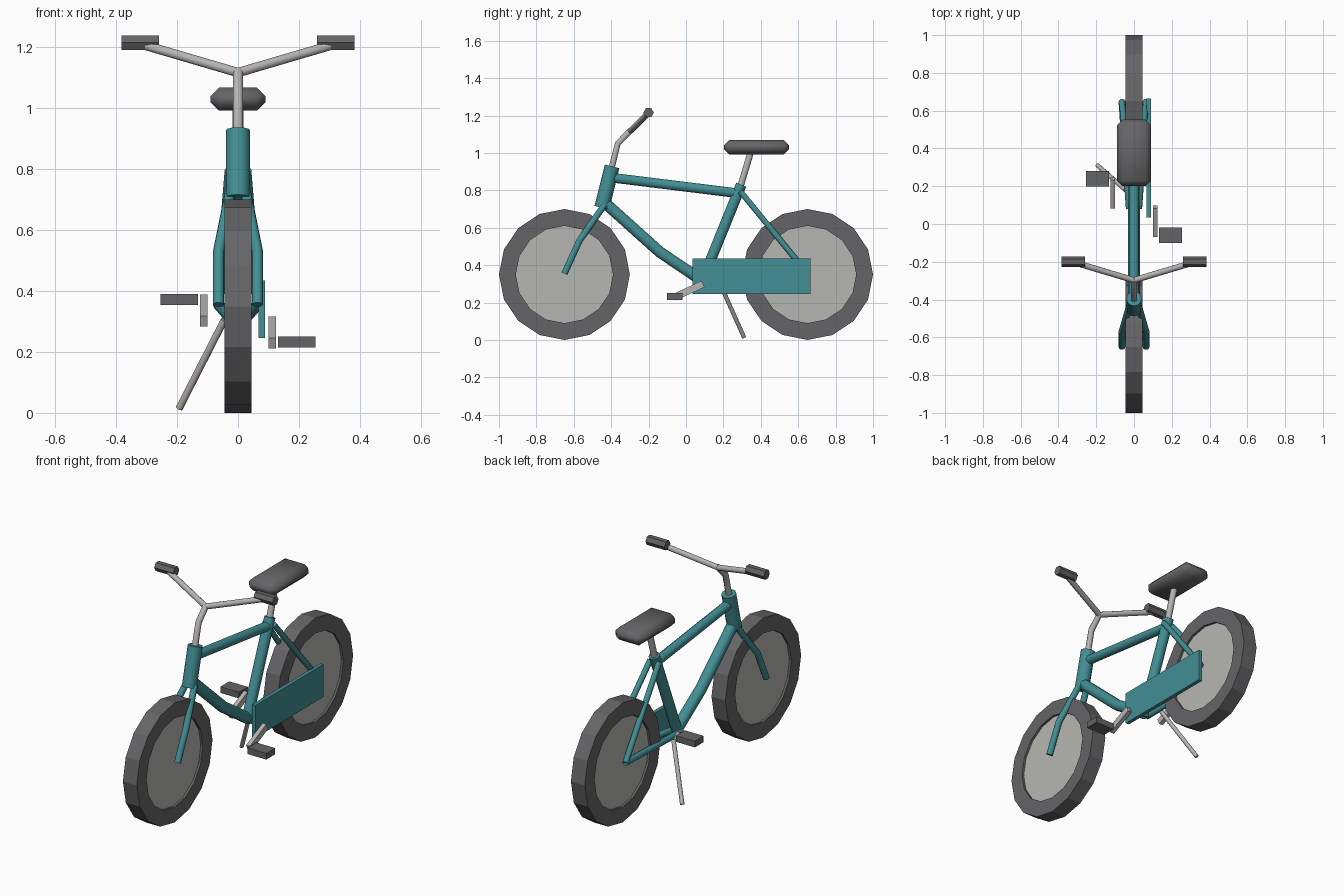
import bpy, bmesh, math
from mathutils import Vector, Matrix

if "Cube" in bpy.data.objects:
    bpy.data.objects.remove(bpy.data.objects["Cube"])


def mat(name, rgb):
    m = bpy.data.materials.new(name)
    m.diffuse_color = (*rgb, 1)
    m.use_nodes = True
    m.node_tree.nodes["Principled BSDF"].inputs["Base Color"].default_value = m.diffuse_color
    return m


TEAL = mat("teal paint", (0.055, 0.275, 0.30))
DARK = mat("dark rubber", (0.13, 0.13, 0.135))
METAL = mat("light metal", (0.47, 0.46, 0.45))
SPOKE = mat("wheel disc grey", (0.47, 0.47, 0.45))


def finish(name, bm, material, smooth=None):
    bmesh.ops.recalc_face_normals(bm, faces=bm.faces[:])
    me = bpy.data.meshes.new(name)
    bm.to_mesh(me)
    bm.free()
    me.materials.append(material)
    ob = bpy.data.objects.new(name, me)
    bpy.context.collection.objects.link(ob)
    if smooth:
        bpy.ops.object.select_all(action='DESELECT')
        ob.select_set(True)
        bpy.context.view_layer.objects.active = ob
        bpy.ops.object.shade_smooth_by_angle(angle=math.radians(smooth))
    return ob


def tube(name, pts, r, material, n=10, smooth=50):
    """Round tube swept along a path, mitred at the bends."""
    pts = [Vector(p) for p in pts]
    bm = bmesh.new()
    rings = []
    for i, p in enumerate(pts):
        a = (p - pts[i - 1]).normalized() if i else None
        b = (pts[i + 1] - p).normalized() if i < len(pts) - 1 else None
        t = ((a or b) + (b or a)).normalized()
        ref = Vector((1, 0, 0)) if abs(t.x) < 0.8 else Vector((0, 1, 0))
        u = (ref - t * ref.dot(t)).normalized()
        v = t.cross(u)
        rings.append([bm.verts.new(p + r * (u * math.cos(k * math.tau / n) + v * math.sin(k * math.tau / n)))
                      for k in range(n)])
    for r0, r1 in zip(rings, rings[1:]):
        for k in range(n):
            bm.faces.new((r0[k], r0[(k + 1) % n], r1[(k + 1) % n], r1[k]))
    bm.faces.new(rings[0])
    bm.faces.new(rings[-1])
    return finish(name, bm, material, smooth)


def box(name, center, size, material, tilt=0, bevel=0):
    bm = bmesh.new()
    bmesh.ops.create_cube(bm, size=1, matrix=Matrix.Translation(center)
                          @ Matrix.Rotation(tilt, 4, 'X') @ Matrix.Diagonal((*size, 1)))
    if bevel:
        bmesh.ops.bevel(bm, geom=bm.edges[:], offset=bevel, segments=1, affect='EDGES')
    return finish(name, bm, material, 50 if bevel else None)


def wheel(label, y):
    n, z = 16, 0.35
    # tyre: rectangular section turned about the axle
    bm = bmesh.new()
    profile = [(-0.045, 0.26), (-0.045, 0.35), (0.045, 0.35), (0.045, 0.26)]
    rings = [[bm.verts.new((x, y + r * math.sin(k * math.tau / n), z + r * math.cos(k * math.tau / n)))
              for x, r in profile] for k in range(n)]
    for k in range(n):
        a, b = rings[k], rings[(k + 1) % n]
        for j in range(4):
            bm.faces.new((a[j], a[(j + 1) % 4], b[(j + 1) % 4], b[j]))
    finish(label + "_tyre", bm, DARK)
    # recessed disc
    tube(label + "_disc", [(-0.032, y, z), (0.032, y, z)], 0.262, SPOKE, n, None)


wheel("front_wheel", -0.65)
wheel("rear_wheel", 0.65)

# frame
tube("head_tube", [(0, -0.45, 0.707), (0, -0.395, 0.928)], 0.04, TEAL, 12)
tube("top_tube", [(0, -0.40, 0.868), (0, 0.29, 0.783)], 0.027, TEAL)
tube("down_tube", [(0, -0.43, 0.73), (0, -0.14, 0.47), (0, 0.09, 0.315)], 0.032, TEAL)
tube("seat_tube", [(0, 0.08, 0.30), (0, 0.295, 0.83)], 0.03, TEAL)
for side, s in (("left", -1), ("right", 1)):
    tube(side + "_fork", [(s * 0.026, -0.438, 0.72), (s * 0.064, -0.57, 0.53),
                          (s * 0.064, -0.65, 0.355)], 0.018, TEAL)
    tube(side + "_seat_stay", [(s * 0.028, 0.29, 0.795), (s * 0.064, 0.65, 0.355)], 0.016, TEAL)
    tube(side + "_chain_stay", [(s * 0.025, 0.08, 0.31), (s * 0.064, 0.65, 0.355)], 0.018, TEAL)
    # handlebar halves and grips
    tube(side + "_handlebar", [(0, -0.298, 1.117), (s * 0.3, -0.208, 1.205)], 0.016, METAL)
    tube(side + "_grip", [(s * 0.26, -0.2, 1.215), (s * 0.383, -0.2, 1.215)], 0.028, DARK, 6, None)
    # crank and pedal
    box(side + "_crank", (s * 0.113, 0.09 - s * 0.075, 0.30 - s * 0.036),
        (0.025, 0.168, 0.038), METAL, math.radians(25))
    box(side + "_pedal", (s * 0.193, 0.09 - s * 0.15, 0.302 - s * 0.07), (0.122, 0.082, 0.036), DARK)

box("chain_guard", (0.078, 0.35, 0.34), (0.022, 0.63, 0.19), TEAL)

# stem, saddle and kickstand
tube("stem", [(0, -0.40, 0.91), (0, -0.365, 1.05), (0, -0.295, 1.122)], 0.017, METAL)
tube("seat_post", [(0, 0.285, 0.80), (0, 0.348, 1.01)], 0.018, METAL)
box("saddle", (0, 0.377, 1.03), (0.18, 0.35, 0.076), DARK, bevel=0.028)
tube("kickstand", [(-0.045, 0.18, 0.305), (-0.193, 0.31, 0.015)], 0.012, METAL)
